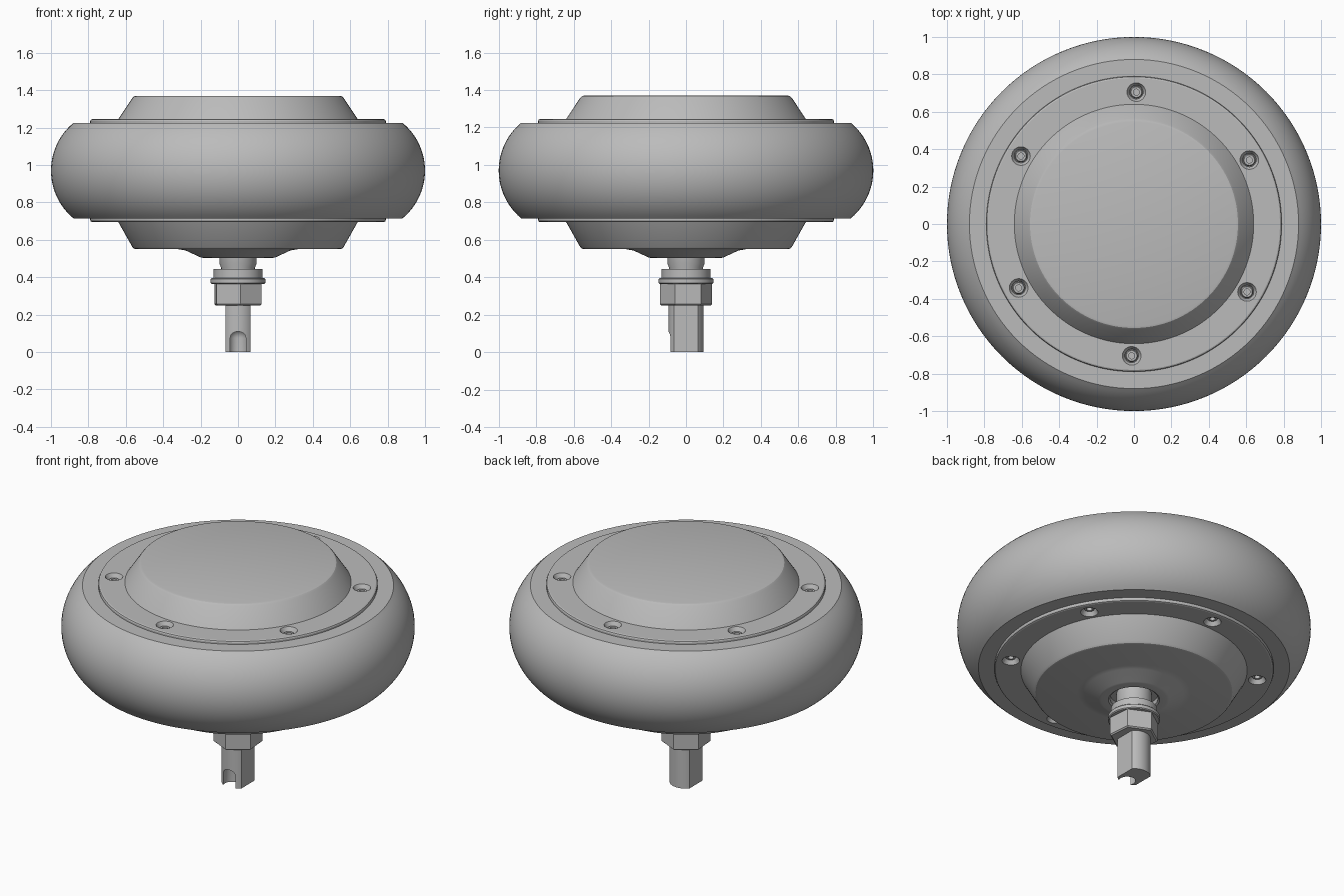
import bpy, bmesh
from math import cos, sin, pi, radians, asin

cube = bpy.data.objects.get("Cube")
if cube:
    bpy.data.objects.remove(cube)

grey = bpy.data.materials.new("satin_grey")
grey.use_nodes = True
grey.diffuse_color = (0.5, 0.5, 0.5, 1)
grey.node_tree.nodes["Principled BSDF"].inputs["Base Color"].default_value = (0.5, 0.5, 0.5, 1)


def finish(bm, name):
    bmesh.ops.recalc_face_normals(bm, faces=bm.faces)
    mesh = bpy.data.meshes.new(name)
    bm.to_mesh(mesh)
    bm.free()
    mesh.materials.append(grey)
    obj = bpy.data.objects.new(name, mesh)
    bpy.context.collection.objects.link(obj)
    return obj


def select(obj):
    bpy.ops.object.select_all(action="DESELECT")
    obj.select_set(True)
    bpy.context.view_layer.objects.active = obj


def smooth(obj, angle=22):
    select(obj)
    bpy.ops.object.shade_smooth_by_angle(angle=radians(angle))


def lathe(name, profile, sides=96, closed=False, centre=(0, 0), turn=0):
    """Spin (radius, height) points about a vertical axis; radius 0 is a pole."""
    bm = bmesh.new()
    rings = []
    for r, z in profile:
        count = sides if r else 1
        rings.append([bm.verts.new((centre[0] + r * cos(turn + 2 * pi * i / sides),
                                    centre[1] + r * sin(turn + 2 * pi * i / sides), z))
                      for i in range(count)])
    pairs = list(zip(rings, rings[1:]))
    if closed:
        pairs.append((rings[-1], rings[0]))
    for a, b in pairs:
        for i in range(sides):
            j = (i + 1) % sides
            if len(a) == 1:
                bm.faces.new((a[0], b[i], b[j]))
            elif len(b) == 1:
                bm.faces.new((a[i], a[j], b[0]))
            else:
                bm.faces.new((a[i], a[j], b[j], b[i]))
    return finish(bm, name)


def cut(obj, cutter):
    select(obj)
    mod = obj.modifiers.new("cut", "BOOLEAN")
    mod.operation = "DIFFERENCE"
    mod.solver = "EXACT"
    mod.object = cutter
    bpy.ops.object.modifier_apply(modifier=mod.name)
    bpy.data.objects.remove(cutter)


# Tyre with a bulging tread
MID = 0.97
bulge = 0.331
sweep = asin(0.255 / bulge)
tread = [(1 - bulge + bulge * cos(a), MID + bulge * sin(a))
         for a in (sweep * k / 12 for k in range(-12, 13))]
tyre = lathe("tyre", [(0.75, 0.715)] + tread + [(0.75, 1.225)], 128, closed=True)
smooth(tyre)

# Motor housing: domed top cover, flanges, and lower cover with a recessed boss
housing = lathe("motor_housing", [
    (0, 1.37), (0.545, 1.37), (0.556, 1.367), (0.565, 1.358), (0.64, 1.245),
    (0.78, 1.245), (0.787, 1.242), (0.79, 1.235), (0.79, 0.705),
    (0.787, 0.698), (0.78, 0.695), (0.64, 0.695), (0.565, 0.562),
    (0.556, 0.553), (0.545, 0.55), (0.32, 0.55), (0.28, 0.543), (0.2, 0.506),
    (0.185, 0.503), (0.145, 0.503), (0.135, 0.51), (0.135, 0.54), (0, 0.54)], 128)

# Countersunk screw holes in both flanges, each with a socket screw inside
for k in range(6):
    a = radians(89 + 60 * k)
    spot = (0.705 * cos(a), 0.705 * sin(a))
    for side, face in ((1, 1.245), (-1, 0.695)):
        hole = [(0, 0.01), (0.053, 0.01), (0.05, 0), (0.036, -0.025),
                (0.036, -0.05), (0, -0.05)]
        screw = [(0, -0.052), (0.033, -0.052), (0.033, -0.027), (0.028, -0.02),
                 (0.016, -0.02), (0.016, -0.04), (0, -0.04)]
        cut(housing, lathe("hole_cutter", [(r, face + side * h) for r, h in hole], 24, centre=spot))
        end = "top" if side > 0 else "bottom"
        smooth(lathe(f"{end}_screw_{k + 1}", [(r, face + side * h) for r, h in screw],
                     24, centre=spot), 35)
smooth(housing)

# Axle neck, collar and washer
smooth(lathe("axle_neck", [(0, 0.56), (0.1, 0.56), (0.1, 0.475), (0.09, 0.45),
                           (0.09, 0.43), (0, 0.43)], 48), 35)
smooth(lathe("collar", [(0, 0.443), (0.13, 0.443), (0.13, 0.395), (0, 0.395)], 48))
smooth(lathe("washer", [(0, 0.395), (0.142, 0.395), (0.147, 0.39), (0.147, 0.37),
                        (0.142, 0.365), (0, 0.365)], 48))

# Hexagonal nut
lathe("hex_nut", [(0, 0.365), (0.14, 0.365), (0.14, 0.257), (0.132, 0.25), (0, 0.25)],
      6, turn=radians(95))

# Axle end with two flats
bm = bmesh.new()
bmesh.ops.create_cone(bm, cap_ends=True, segments=64, radius1=0.093, radius2=0.093, depth=0.26)
for v in bm.verts:
    v.co.z += 0.13
for s in (-1, 1):
    plane = bmesh.ops.bisect_plane(bm, geom=bm.verts[:] + bm.edges[:] + bm.faces[:],
                                   plane_co=(s * 0.068, 0, 0), plane_no=(s, 0, 0), clear_outer=True)
    bmesh.ops.holes_fill(bm, edges=[e for e in plane["geom_cut"] if isinstance(e, bmesh.types.BMEdge)])
axle = finish(bm, "axle_end")

# Round-topped cable groove in the front of the axle
arch = [(0.048 * cos(pi / 2 * k / 8), 0.075 + 0.048 * sin(pi / 2 * k / 8)) for k in range(8)]
cut(axle, lathe("groove_cutter", [(0, -0.05), (0.048, -0.05)] + arch + [(0, 0.123)],
                32, centre=(0, -0.06)))
smooth(axle)
